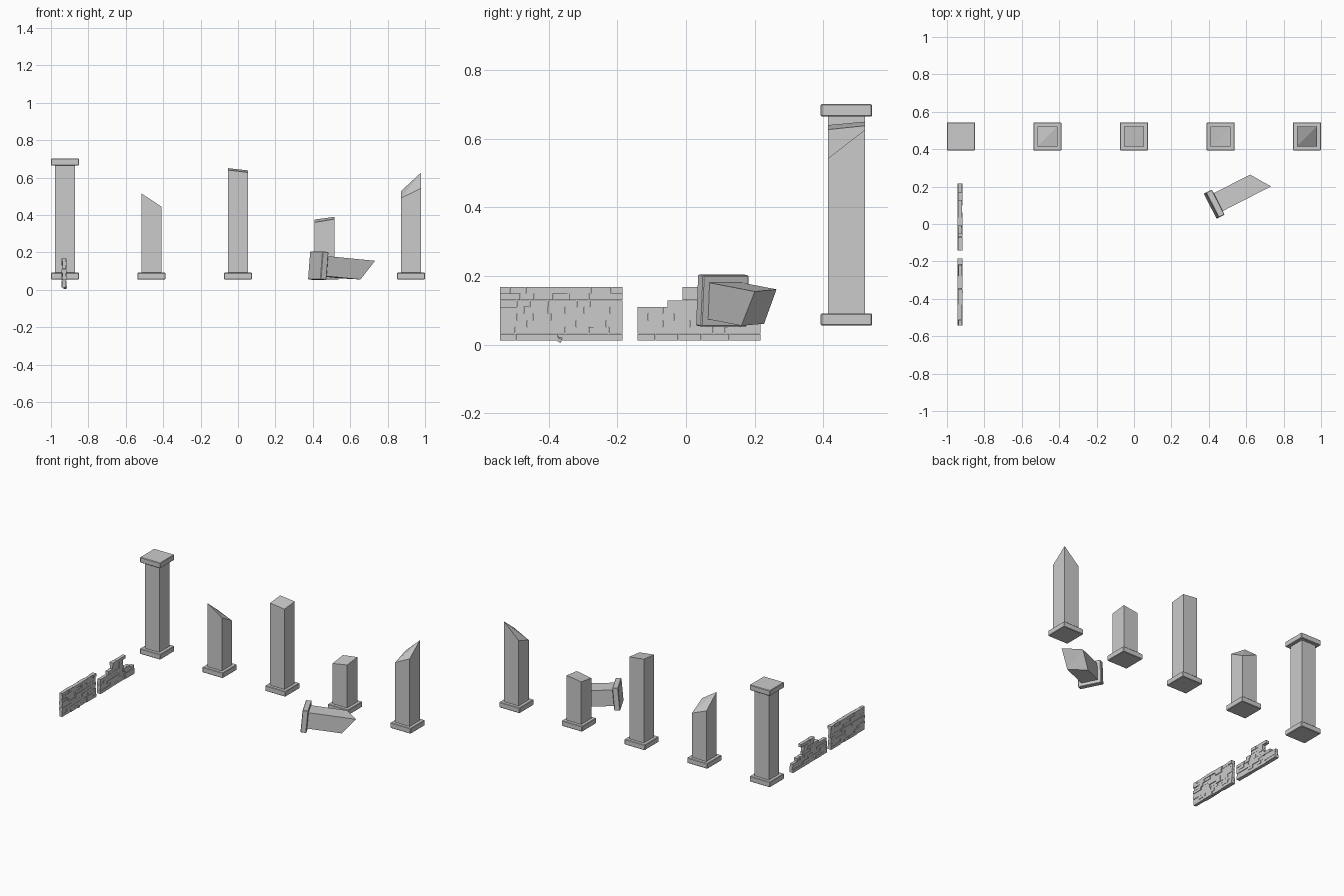
import bpy, bmesh, random
from math import cos, sin, radians
from mathutils import Matrix, Vector

if "Cube" in bpy.data.objects:
    bpy.data.objects.remove(bpy.data.objects["Cube"])

random.seed(4)
HB, HS = 0.075, 0.0535          # half widths of plinth and shaft
PLINTH = 0.036                  # plinth thickness
CORNERS = [(-1, -1), (1, -1), (1, 1), (-1, 1)]


def add_object(bm, name, matrix=None):
    bmesh.ops.recalc_face_normals(bm, faces=bm.faces)
    mesh = bpy.data.meshes.new(name)
    bm.to_mesh(mesh)
    bm.free()
    ob = bpy.data.objects.new(name, mesh)
    bpy.context.collection.objects.link(ob)
    if matrix:
        ob.matrix_world = matrix
    return ob


def prism(bm, half, bottom, tops):
    """Square prism whose four top corners have their own heights."""
    lo = [bm.verts.new((x * half, y * half, bottom)) for x, y in CORNERS]
    hi = [bm.verts.new((x * half, y * half, t)) for (x, y), t in zip(CORNERS, tops)]
    bm.faces.new(lo[::-1])
    for i in range(4):
        j = (i + 1) % 4
        bm.faces.new((lo[i], lo[j], hi[j], hi[i]))
    bm.faces.new((hi[0], hi[1], hi[2]))
    bm.faces.new((hi[0], hi[2], hi[3]))


def plate(bm, bottom):
    """Plinth or capital slab with a fine edge chamfer."""
    r = bmesh.ops.create_cube(bm, size=1, matrix=Matrix.Translation((0, 0, bottom + PLINTH / 2))
                              @ Matrix.Diagonal((2 * HB, 2 * HB, PLINTH, 1)))
    edges = {e for v in r["verts"] for e in v.link_edges}
    bmesh.ops.bevel(bm, geom=list(edges), offset=0.003, segments=1, affect='EDGES')


def pillar(name, tops, matrix, capital=False):
    bm = bmesh.new()
    plate(bm, 0)
    prism(bm, HS, PLINTH - 0.004, tops)
    if capital:
        plate(bm, tops[0] - 0.002)
    add_object(bm, name, matrix)


# Row of standing pillars; heights: front left, front right, back right, back left
BASE_Z = 0.055
row = [
    ("whole_pillar", -0.925, (0.667,) * 4, True),
    ("broken_pillar_slanted", -0.463, (0.515, 0.445, 0.386, 0.43), False),
    ("broken_pillar_tall", 0.0, (0.64, 0.627, 0.638, 0.65), False),
    ("broken_pillar_short", 0.463, (0.36, 0.378, 0.39, 0.375), False),
    ("broken_pillar_pointed", 0.925, (0.49, 0.543, 0.626, 0.528), False),
]
for name, x, tops, cap in row:
    pillar(name, [t - BASE_Z for t in tops], Matrix.Translation((x, 0.468, BASE_Z)), cap)

# Fallen pillar, lying on its side and dipping slightly
yaw, dip = radians(27), radians(5)
axis = Vector((cos(yaw) * cos(dip), sin(yaw) * cos(dip), -sin(dip)))
side = Vector((-sin(yaw), cos(yaw), 0))
up = axis.cross(side)
m = Matrix((side, up, axis)).transposed().to_4x4()
m.translation = (0.413, 0.098, 0.13)
pillar("fallen_pillar", (0.25, 0.186, 0.257, 0.328), m)


# Brick walls: courses of random-length blocks with uneven depth
def wall(name, courses, z0=0.012, h=0.0195):
    bm = bmesh.new()
    for i, (start, end) in enumerate(courses):
        y = start
        first = True
        while y < end - 0.001:
            length = random.uniform(0.035, 0.085)
            if first and i % 2:
                length *= 0.6
            first = False
            if end - y - length < 0.03:
                length = end - y
            x0 = -0.93 - random.uniform(0.008, 0.014)
            x1 = -0.93 + random.uniform(0.008, 0.014)
            size = (x1 - x0, length - 0.001, h - 0.0005)
            centre = ((x0 + x1) / 2, y + length / 2, z0 + (i + 0.5) * h)
            bmesh.ops.create_cube(bm, size=1, matrix=Matrix.Translation(centre)
                                  @ Matrix.Diagonal((*size, 1)))
            y += length
    add_object(bm, name)


wall("front_wall", [(-0.543, -0.185)] * 8)
wall("ruined_wall", [(-0.142, 0.218), (-0.142, 0.218), (-0.142, 0.218), (-0.142, 0.17),
                     (-0.142, 0.11), (-0.055, 0.1), (-0.01, 0.1), (-0.01, 0.13)])

# Small stone chip at the foot of the front wall
bm = bmesh.new()
bmesh.ops.create_cone(bm, cap_ends=True, segments=5, radius1=0.011, radius2=0.006, depth=0.02,
                      matrix=Matrix.Translation((-0.925, -0.372, 0.016)) @ Matrix.Rotation(1.2, 4, 'X'))
add_object(bm, "stone_chip")
